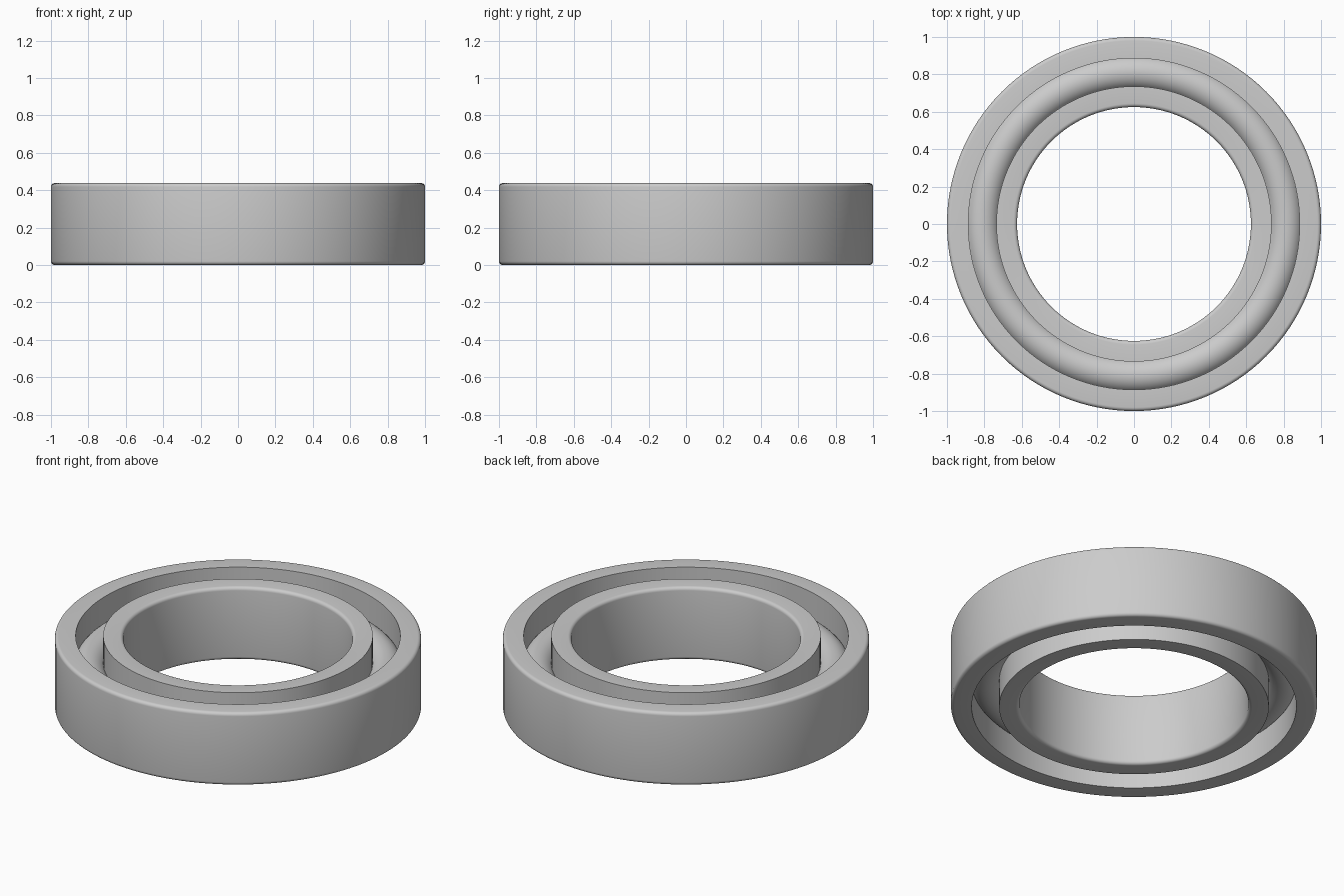
import bpy, bmesh, math

HEIGHT = 0.4375
MID = HEIGHT / 2
SEGMENTS = 128

cube = bpy.data.objects.get("Cube")
if cube:
    bpy.data.objects.remove(cube, do_unlink=True)

steel = bpy.data.materials.new("grey steel")
steel.use_nodes = True
grey = (0.6, 0.6, 0.6, 1)
steel.diffuse_color = grey
steel.node_tree.nodes["Principled BSDF"].inputs["Base Color"].default_value = grey


def arc(cx, cz, radius, start, end, steps):
    """Points of an arc in the radial plane, angles in degrees."""
    angles = [math.radians(start + (end - start) * i / steps) for i in range(steps + 1)]
    return [(cx + radius * math.cos(a), cz + radius * math.sin(a)) for a in angles]


def revolve(name, profile):
    """Turn a closed (radius, z) profile around the z axis."""
    bm = bmesh.new()
    verts = [bm.verts.new((r, 0, z)) for r, z in profile]
    edges = [bm.edges.new((verts[i - 1], verts[i])) for i in range(len(verts))]
    bmesh.ops.spin(bm, geom=verts + edges, cent=(0, 0, 0), axis=(0, 0, 1),
                   angle=math.tau, steps=SEGMENTS, use_merge=True)
    bmesh.ops.remove_doubles(bm, verts=bm.verts, dist=1e-5)
    bmesh.ops.recalc_face_normals(bm, faces=bm.faces)
    mesh = bpy.data.meshes.new(name)
    bm.to_mesh(mesh)
    bm.free()
    mesh.materials.append(steel)
    obj = bpy.data.objects.new(name, mesh)
    bpy.context.collection.objects.link(obj)
    bpy.ops.object.select_all(action="DESELECT")
    obj.select_set(True)
    bpy.context.view_layer.objects.active = obj
    bpy.ops.object.shade_smooth_by_angle(angle=math.radians(30))
    return obj


def race(name, rim, groove_side, fillet=0.02):
    """Ring with rounded corners on its rim and sharp ones on the groove side."""
    out = 1 if rim > groove_side else -1
    c = rim - out * fillet
    side = 0 if out > 0 else 180
    bottom = arc(c, fillet, fillet, 270, 270 + out * 90, 5)
    top = arc(c, HEIGHT - fillet, fillet, side, 90, 5)
    return revolve(name, [(groove_side, 0)] + bottom + top + [(groove_side, HEIGHT)])


# Outer and inner races
race("outer_race", 1.0, 0.886)
race("inner_race", 0.625, 0.736)

# Rounded rolling ring held between the races
revolve("rolling_ring", arc(0.811, MID, 0.094, 0, 352.5, 47))
